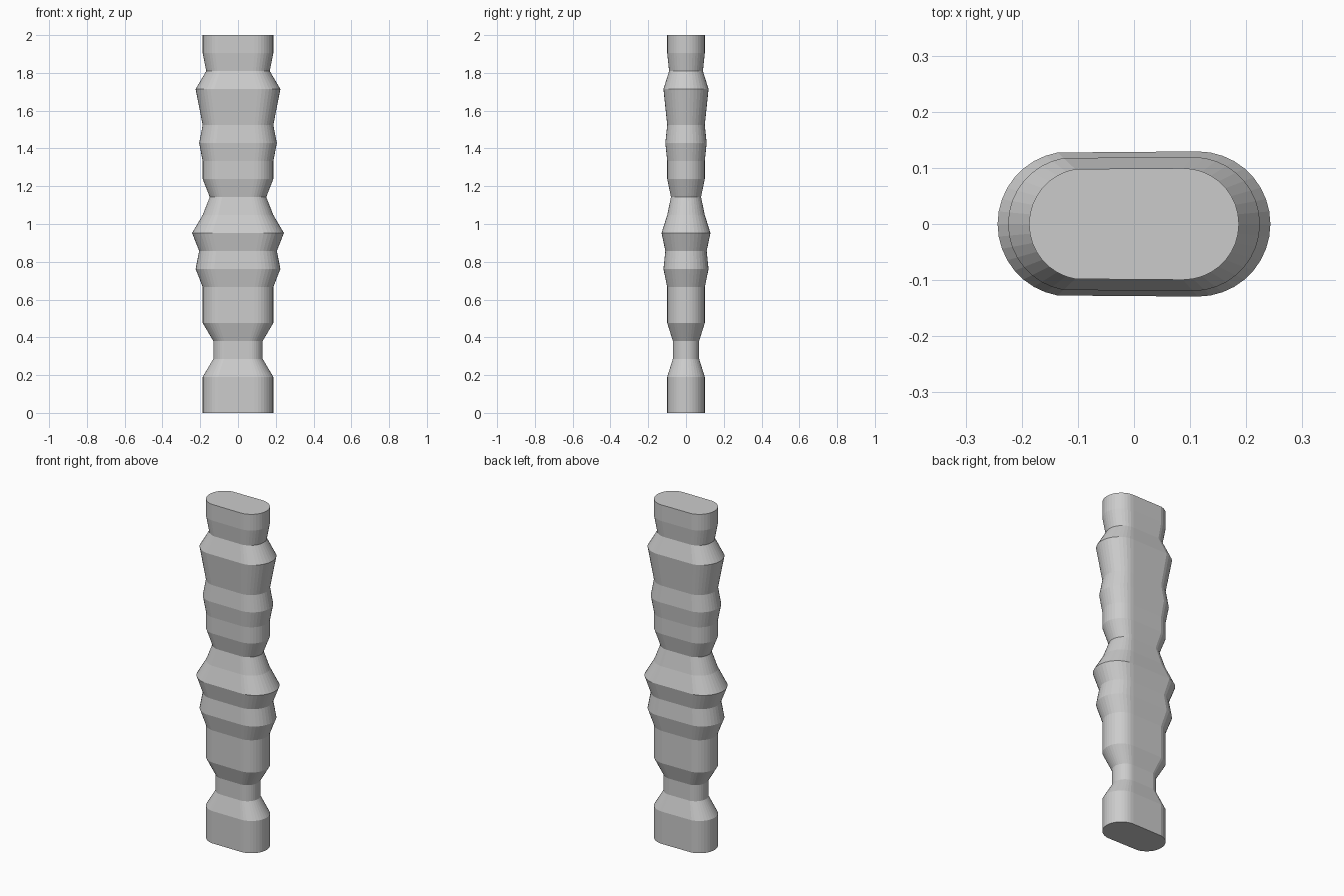
import bpy, bmesh
from math import cos, sin, radians

if "Cube" in bpy.data.objects:
    bpy.data.objects.remove(bpy.data.objects["Cube"])

# Scale of the cross-section at evenly spaced heights from 0 to 2
SCALES = [1, 1, 1, 0.7, 0.7, 1, 1, 1, 1.2, 1.1, 1.3, 1,
          0.8, 1, 1, 1.1, 1, 1.1, 1.2, 0.9, 1, 1]
HEIGHT, RADIUS, OFFSET = 2.0, 0.0995, 0.0875

# Stadium-shaped section: two round ends joined by flat sides
section = [((OFFSET if a <= 90 else -OFFSET) + RADIUS * cos(radians(a)),
            RADIUS * sin(radians(a))) for a in range(-90, 270, 10)]

bm = bmesh.new()
rings = []
for i, s in enumerate(SCALES):
    z = HEIGHT * i / (len(SCALES) - 1)
    rings.append([bm.verts.new((x * s, y * s, z)) for x, y in section])

# Side walls
n = len(section)
for low, high in zip(rings, rings[1:]):
    for j in range(n):
        k = (j + 1) % n
        bm.faces.new((low[j], low[k], high[k], high[j]))

# End caps
bm.faces.new(rings[0][::-1])
bm.faces.new(rings[-1])

mesh = bpy.data.meshes.new("turned_post")
bm.to_mesh(mesh)
bm.free()
post = bpy.data.objects.new("turned_post", mesh)
bpy.context.collection.objects.link(post)
